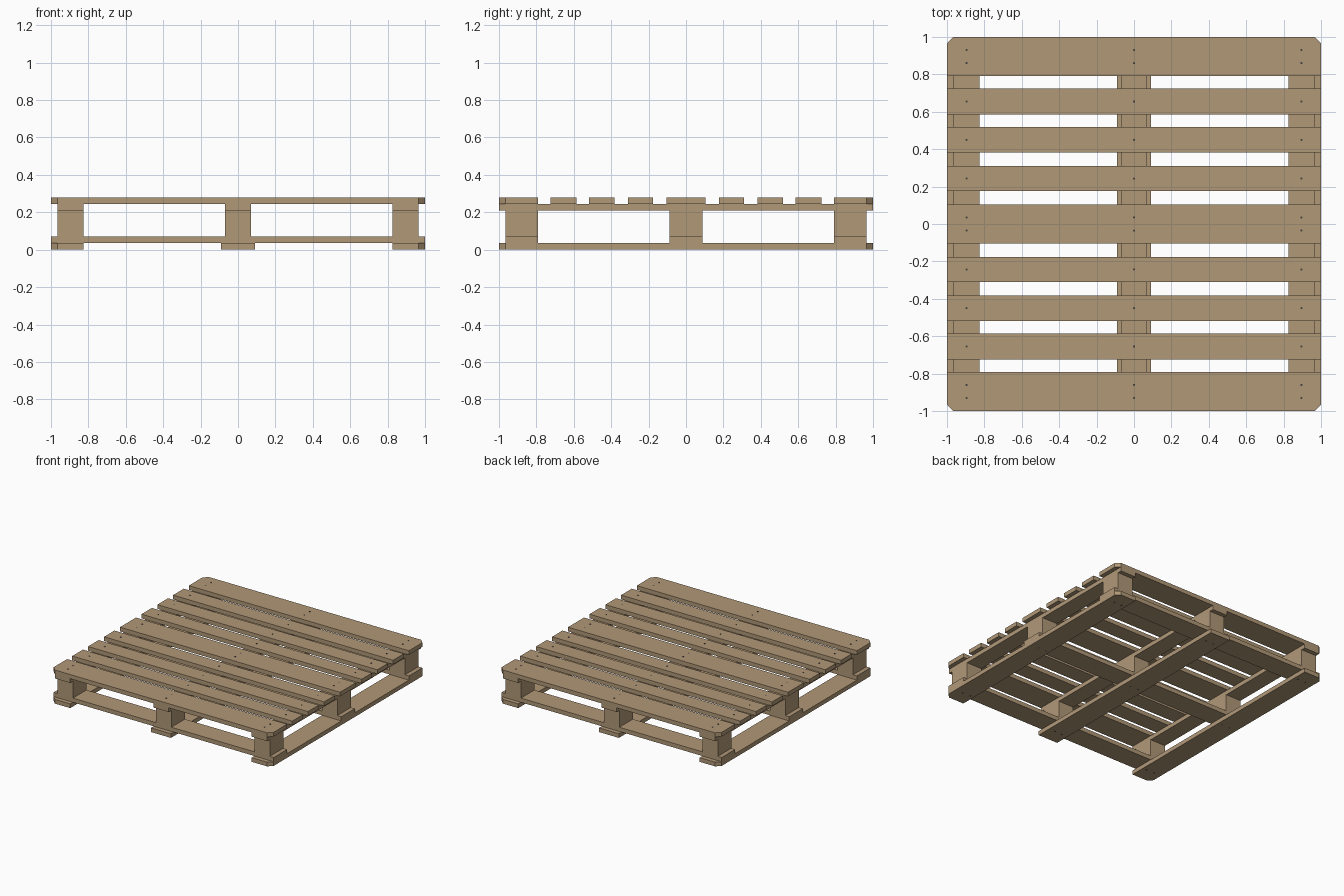
import bpy, bmesh, math

if "Cube" in bpy.data.objects:
    bpy.data.objects.remove(bpy.data.objects["Cube"])


def material(name, rgb):
    m = bpy.data.materials.new(name)
    m.diffuse_color = (*rgb, 1)
    m.use_nodes = True
    m.node_tree.nodes["Principled BSDF"].inputs["Base Color"].default_value = m.diffuse_color
    return m


wood = material("pale wood", (0.44, 0.315, 0.187))
steel = material("dark nail steel", (0.06, 0.055, 0.05))
CUT = 0.035  # corner chamfer and plank thickness
T = 0.0345


def finish(name, bm, mat):
    bmesh.ops.recalc_face_normals(bm, faces=bm.faces[:])
    me = bpy.data.meshes.new(name)
    bm.to_mesh(me)
    bm.free()
    me.materials.append(mat)
    ob = bpy.data.objects.new(name, me)
    bpy.context.collection.objects.link(ob)
    return ob


def plank(name, x0, x1, y0, y1, z0, z1):
    """Box whose vertical edges are chamfered where they meet a pallet corner."""
    outline = []
    for x, y, along_x in ((x0, y0, False), (x1, y0, True), (x1, y1, False), (x0, y1, True)):
        if chamfered(name) and abs(x) > 0.999 and abs(y) > 0.999:
            cx, cy = x - math.copysign(CUT, x), y - math.copysign(CUT, y)
            pair = [(x, cy), (cx, y)]
            outline += pair[::-1] if along_x else pair
        else:
            outline.append((x, y))
    bm = bmesh.new()
    face = bm.faces.new([bm.verts.new((x, y, z0)) for x, y in outline])
    ext = bmesh.ops.extrude_face_region(bm, geom=[face])
    top = [v for v in ext["geom"] if isinstance(v, bmesh.types.BMVert)]
    bmesh.ops.translate(bm, verts=top, vec=(0, 0, z1 - z0))
    return finish(name, bm, wood)


def chamfered(name):
    return name.startswith(("deck", "skid"))


def nails(name, spots, z):
    bm = bmesh.new()
    for x, y in spots:
        made = bmesh.ops.create_cone(bm, cap_ends=True, segments=10, radius1=0.006,
                                     radius2=0.006, depth=0.004)
        bmesh.ops.translate(bm, verts=made["verts"], vec=(x, y, z))
    return finish(name, bm, steel)


Z1, Z2, Z3, Z4, Z5 = T, 2 * T, 0.207, 0.207 + T, 0.207 + 2 * T
xs_block = ((-0.965, -0.825), (-0.07, 0.07), (0.825, 0.965))
xs_skid = ((-1, -0.825), (-0.09, 0.09), (0.825, 1))
ys_block = ((-0.965, -0.79), (-0.088, 0.088), (0.79, 0.965))

# bottom skids (along y), stringers (along y) and blocks
for i in range(3):
    plank("skid_board", *xs_skid[i], -1, 1, 0, Z1)
    plank("upper_stringer", *xs_block[i], -1, 1, Z3, Z4)
    plank("lower_crossboard", -1, 1, *ys_block[i], Z1, Z2)
    for j in range(3):
        plank("spacer_block", *xs_block[i], *ys_block[j], Z2, Z3)

# top deck boards: (centre y, half width), wide ones get two nails
deck = [(0, 0.103)]
for s in (-1, 1):
    deck += [(s * 0.895, 0.105), (s * 0.655, 0.069), (s * 0.45, 0.069), (s * 0.243, 0.067)]
top_spots = []
for y, h in deck:
    plank("deck_board", -1, 1, y - h, y + h, Z4, Z5)
    offsets = (-0.035, 0.035) if h > 0.1 else (0,)
    top_spots += [(x, y + d) for x in (-0.895, 0, 0.895) for d in offsets]

# nail heads above and below
nails("deck_nails", top_spots, Z5)
nails("skid_nails", [(x + d, y) for x in (-0.895, 0, 0.895)
                     for y in (-0.88, 0, 0.88) for d in (-0.035, 0.035)], 0)
# rest the lower nail heads on the ground plane
for ob in bpy.context.collection.objects:
    ob.location.z += 0.002
